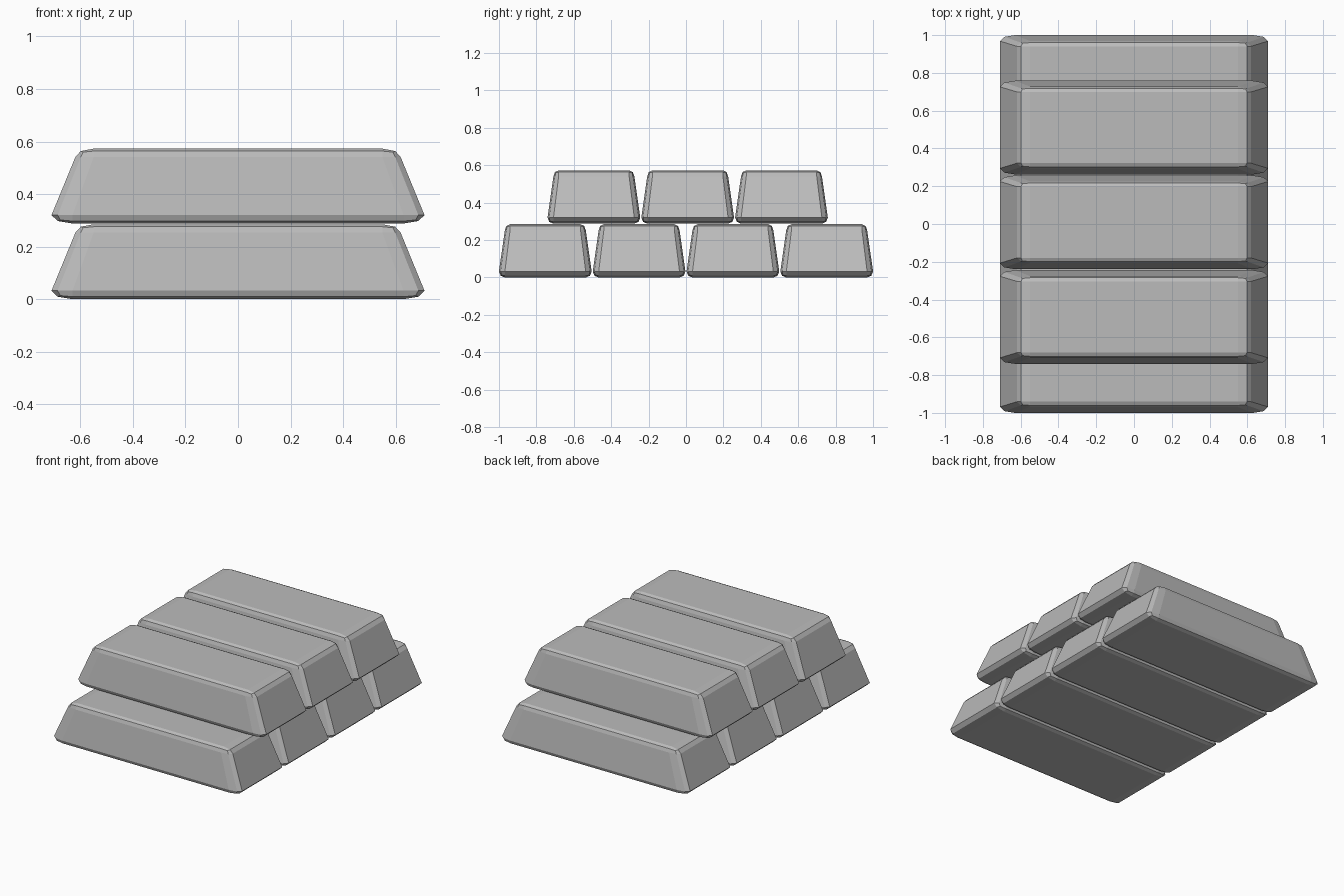
import bpy
import bmesh

if "Cube" in bpy.data.objects:
    bpy.data.objects.remove(bpy.data.objects["Cube"], do_unlink=True)

# Bar dimensions: half length, half width, height, and edge rounding per axis
HALF_X, HALF_Y, HEIGHT = 0.71, 0.248, 0.285
ROUND_X, ROUND_Y, ROUND_Z = 0.08, 0.032, 0.032
TOP_SCALE = 0.872
PITCH = 0.5015

metal = bpy.data.materials.new("grey metal")
metal.use_nodes = True
grey = (0.5, 0.5, 0.5, 1)
metal.diffuse_color = grey
metal.node_tree.nodes["Principled BSDF"].inputs["Base Color"].default_value = grey


def place(c, half, rounding):
    """Map a coordinate of the rounded unit block to the bar's real size."""
    inner = half - rounding
    if abs(c) <= 0.5:
        return c / 0.5 * inner
    size = inner + (abs(c) - 0.5) / 0.5 * rounding
    return size if c > 0 else -size


def bar_mesh():
    bm = bmesh.new()
    bmesh.ops.create_cube(bm, size=2)
    bmesh.ops.bevel(bm, geom=bm.edges[:], offset=0.5, offset_type='OFFSET',
                    segments=2, profile=0.5, affect='EDGES')
    # Stretch to size, then taper the walls towards the top
    for v in bm.verts:
        z = place(v.co.z, HEIGHT / 2, ROUND_Z) + HEIGHT / 2
        t = (z - ROUND_Z) / (HEIGHT - 2 * ROUND_Z)
        s = 1 - (1 - TOP_SCALE) * min(max(t, 0), 1)
        v.co = (place(v.co.x, HALF_X, ROUND_X) * s,
                place(v.co.y, HALF_Y, ROUND_Y) * s, z)
    bmesh.ops.recalc_face_normals(bm, faces=bm.faces[:])
    mesh = bpy.data.meshes.new("bar")
    bm.to_mesh(mesh)
    bm.free()
    mesh.materials.append(metal)
    return mesh


# Two stacked rows of identical bars
bar = bar_mesh()
for row, count, centre, base in (("lower", 4, 0, 0), ("upper", 3, 0.009, 0.288)):
    for i in range(count):
        obj = bpy.data.objects.new(f"{row}_bar_{i + 1}", bar)
        obj.location = (0, centre + (i - (count - 1) / 2) * PITCH, base)
        bpy.context.collection.objects.link(obj)
